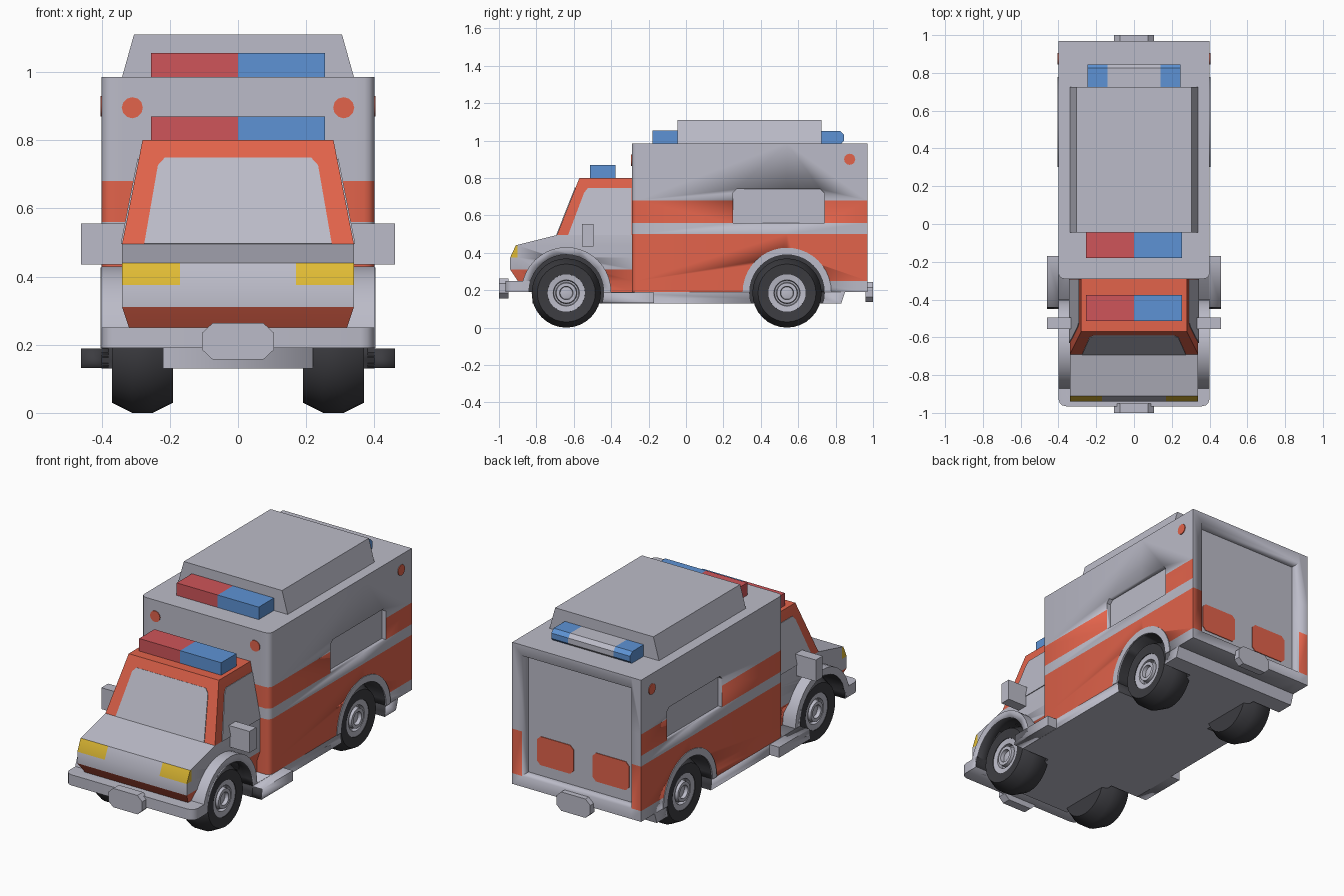
import bpy, bmesh, math
from mathutils import Vector, Matrix

cube = bpy.data.objects.get("Cube")
if cube:
    bpy.data.objects.remove(cube)

PALETTE = [("light_grey", (0.50, 0.50, 0.58)), ("orange_red", (0.76, 0.125, 0.07)),
           ("dark_rubber", (0.045, 0.045, 0.052)), ("lamp_yellow", (0.75, 0.50, 0.035)),
           ("beacon_blue", (0.11, 0.29, 0.66)), ("beacon_red", (0.62, 0.09, 0.10))]
GREY, ORANGE, DARK, YELLOW, BLUE, RED = range(6)
MATS = []
for label, rgb in PALETTE:
    m = bpy.data.materials.new(label)
    m.use_nodes = True
    m.diffuse_color = (*rgb, 1)
    m.node_tree.nodes["Principled BSDF"].inputs["Base Color"].default_value = (*rgb, 1)
    MATS.append(m)


def finish(name, bm, rule=GREY, smooth=35):
    """Turn a bmesh into an object; rule is a colour index or a function of a face."""
    bmesh.ops.recalc_face_normals(bm, faces=bm.faces)
    bm.normal_update()
    for f in bm.faces:
        f.material_index = rule(f) if callable(rule) else rule
    mesh = bpy.data.meshes.new(name)
    bm.to_mesh(mesh)
    bm.free()
    for m in MATS:
        mesh.materials.append(m)
    ob = bpy.data.objects.new(name, mesh)
    bpy.context.collection.objects.link(ob)
    select(ob)
    bpy.ops.object.shade_smooth_by_angle(angle=math.radians(smooth))
    return ob


def select(ob):
    bpy.ops.object.select_all(action='DESELECT')
    ob.select_set(True)
    bpy.context.view_layer.objects.active = ob


def sweep(front, back):
    """Closed solid between two matching outlines."""
    bm = bmesh.new()
    a = [bm.verts.new(p) for p in front]
    b = [bm.verts.new(p) for p in back]
    bm.faces.new(a)
    bm.faces.new(b[::-1])
    for i in range(len(a)):
        j = (i + 1) % len(a)
        bm.faces.new((a[j], a[i], b[i], b[j]))
    bmesh.ops.recalc_face_normals(bm, faces=bm.faces)
    return bm


def along_x(pts, x0, x1):
    return sweep([(x0, y, z) for y, z in pts], [(x1, y, z) for y, z in pts])


def along_y(pts, y0, y1):
    return sweep([(x, y0, z) for x, z in pts], [(x, y1, z) for x, z in pts])


def box(x0, x1, y0, y1, z0, z1):
    return along_x([(y0, z0), (y1, z0), (y1, z1), (y0, z1)], x0, x1)


def plate(name, pts, normal, color, half=0.004):
    n = Vector(normal).normalized() * half
    return finish(name, sweep([Vector(p) + n for p in pts], [Vector(p) - n for p in pts]), color)


def arc(cy, cz, r, a0, a1, n):
    return [(cy + r * math.cos(math.radians(a0 + (a1 - a0) * i / n)),
             cz + r * math.sin(math.radians(a0 + (a1 - a0) * i / n))) for i in range(n + 1)]


def slice_at(bm, axis, values):
    normal = [0, 0, 0]
    normal[axis] = 1
    for v in values:
        bmesh.ops.bisect_plane(bm, geom=bm.verts[:] + bm.edges[:] + bm.faces[:], dist=1e-5,
                               plane_co=[v * c for c in normal], plane_no=normal)


def round_edges(bm, test, width, segments=3):
    edges = [e for e in bm.edges if test(*[v.co for v in e.verts])]
    bmesh.ops.bevel(bm, geom=edges, offset=width, segments=segments, profile=0.5, affect='EDGES')


def cut(target, cutters):
    select(target)
    for c in cutters:
        mod = target.modifiers.new("cut", 'BOOLEAN')
        mod.operation, mod.solver, mod.object = 'DIFFERENCE', 'EXACT', c
        bpy.ops.object.modifier_apply(modifier=mod.name)


def lathe(name, profile, s, cy, cz, color):
    bm = bmesh.new()
    vs = [bm.verts.new((s * x, cy, cz + r)) for x, r in profile]
    es = [bm.edges.new(p) for p in zip(vs, vs[1:])]
    bmesh.ops.spin(bm, geom=vs + es, cent=(0, cy, cz), axis=(1, 0, 0), angle=math.tau, steps=32)
    bmesh.ops.remove_doubles(bm, verts=bm.verts, dist=1e-4)
    return finish(name, bm, color)


FRONT_AXLE, REAR_AXLE, AXLE_Z = -0.64, 0.54, 0.19
SIDES = ((1, "left"), (-1, "right"))

# Cutters for wheel wells, side windows and rear door recess
wells = [finish("well_cutter", along_x(arc(y, AXLE_Z, 0.2, 0, 350, 35), s * 0.22, s * 0.6), DARK)
         for s, _ in SIDES for y in (FRONT_AXLE, REAR_AXLE)]
window = [(0.25, 0.56), (0.74, 0.56), (0.74, 0.72), (0.72, 0.74), (0.27, 0.74), (0.25, 0.72)]
recesses = [finish("window_cutter", along_x(window, s * 0.375, s * 0.5)) for s, _ in SIDES]
recesses.append(finish("door_cutter", box(-0.34, 0.34, 0.91, 1.1, 0.25, 0.925)))


# Rear compartment with painted bands
def compartment_paint(f):
    c, n = f.calc_center_median(), f.normal
    if abs(n.z) > 0.5:
        return GREY
    if n.y > 0.5:
        return ORANGE if 0.25 < c.z < 0.5 and abs(c.x) > 0.34 else GREY
    if 0.56 < c.z < 0.68 or 0.25 < c.z < 0.5 or (c.z < 0.25 and c.y < 0.6):
        return ORANGE
    return GREY


bm = box(-0.4, 0.4, -0.29, 0.97, 0.19, 0.985)
round_edges(bm, lambda a, b: a.y < -0.28 and b.y < -0.28 and abs(a.z - b.z) > 0.5, 0.03)
slice_at(bm, 2, (0.25, 0.5, 0.56, 0.68))
slice_at(bm, 1, (REAR_AXLE,))
slice_at(bm, 0, (-0.34, 0.34))
bm.normal_update()
# Split the lowest band so that the part behind the wheel stays grey
compartment = finish("compartment", bm,
                     lambda f: GREY if f.calc_center_median().z < 0.25 and
                     f.calc_center_median().y > REAR_AXLE else compartment_paint(f))
cut(compartment, wells + recesses)


# Cab with tapered upper half, headlights and lower valance
def cab_width(z):
    if z > 0.495:
        return 0.34 - 0.06 * (z - 0.495) / 0.305
    return 0.34 - 0.02 * min(1, max(0, (0.31 - z) / 0.06))


def cab_paint(f):
    c = f.calc_center_median()
    if 0.375 < c.z < 0.44 and c.y < -0.9 and abs(c.x) > 0.17:
        return YELLOW
    return ORANGE if c.z > 0.496 or c.z < 0.31 else GREY


bm = along_x([(-0.85, 0.19), (-0.9, 0.25), (-0.94, 0.31), (-0.94, 0.375), (-0.91, 0.44),
              (-0.69, 0.495), (-0.57, 0.8), (-0.28, 0.8), (-0.28, 0.19)], -1, 1)
slice_at(bm, 2, (0.25, 0.31, 0.375, 0.44, 0.495))
for v in bm.verts:
    v.co.x *= cab_width(v.co.z)
slice_at(bm, 1, (-0.9,))
slice_at(bm, 0, (-0.17, 0.17))
cab = finish("cab", bm, cab_paint, 25)
cut(cab, wells)

# Windscreen and cab side windows
screen = [(-0.275, 0.495), (0.275, 0.495), (0.235, 0.725), (0.215, 0.747), (-0.215, 0.747), (-0.235, 0.725)]
plate("windscreen", [(x, -0.69 + 0.12 * (z - 0.495) / 0.305, z) for x, z in screen], (0, -0.305, 0.12), GREY)
for s, side in SIDES:
    plate(side + "_cab_window", [(s * cab_width(z), y, z) for y, z in
          ((-0.292, 0.495), (-0.63, 0.495), (-0.545, 0.72), (-0.525, 0.745), (-0.292, 0.745))],
          (s, 0, 0.2), GREY)

# Chassis and bumpers
chassis = finish("chassis", along_x([(-0.82, 0.13), (0.83, 0.13), (0.85, 0.19), (-0.82, 0.19)], -0.4, 0.4))
cut(chassis, wells)
bm = box(-0.4, 0.4, -0.965, -0.8, 0.19, 0.25)
round_edges(bm, lambda a, b: a.y < -0.9 and b.y < -0.9 and abs(a.z - b.z) > 0.05, 0.04)
cut(finish("front_bumper", bm), wells)
for name, y0, y1, z in (("front_bumper_pad", -1, -0.95, 0.21), ("rear_bumper_pad", 0.96, 1, 0.19)):
    finish(name, along_y([(sx * x, z + sz * h) for sx, sz, x, h in (
        (-1, -1, 0.075, 0.053), (1, -1, 0.075, 0.053), (1, -1, 0.105, 0.025), (1, 1, 0.105, 0.025),
        (1, 1, 0.075, 0.053), (-1, 1, 0.075, 0.053), (-1, 1, 0.105, 0.025), (-1, -1, 0.105, 0.025))], y0, y1))

# Parts repeated on both sides
for s, side in SIDES:
    fender = finish(side + "_front_fender", along_x(arc(FRONT_AXLE, AXLE_Z, 0.24, 0, 180, 20), s * 0.3, s * 0.4))
    cut(fender, wells)
    rim = arc(REAR_AXLE, AXLE_Z, 0.237, 0, 180, 20) + arc(REAR_AXLE, AXLE_Z, 0.199, 180, 0, 20)
    finish(side + "_rear_arch", along_x(rim, s * 0.397, s * 0.404))
    step = finish(side + "_step", box(s * 0.38, s * 0.46, -0.46, -0.17, 0.131, 0.189))
    cut(step, wells)
    finish(side + "_mirror", box(s * 0.32, s * 0.46, -0.555, -0.495, 0.435, 0.555))
    plate(side + "_front_marker", [(s * 0.31 + x, -0.29, z) for x, z in arc(0, 0.895, 0.031, 0, 330, 11)],
          (0, -1, 0), ORANGE)
    plate(side + "_side_marker", [(s * 0.4, y, z) for y, z in arc(0.875, 0.9, 0.03, 0, 330, 11)],
          (1, 0, 0), ORANGE)
    plate(side + "_door_panel", [(s * x, 0.91, z) for x, z in
          ((0.06, 0.33), (0.08, 0.31), (0.265, 0.31), (0.285, 0.33), (0.285, 0.45), (0.265, 0.47),
           (0.08, 0.47), (0.06, 0.45))], (0, 1, 0), ORANGE)
    for end, y in (("front", FRONT_AXLE), ("rear", REAR_AXLE)):
        lathe(f"{side}_{end}_tyre", [(0.19, 0), (0.19, 0.155), (0.25, 0.185), (0.31, 0.185), (0.37, 0.155),
              (0.365, 0.1), (0.33, 0.098)], s, y, 0.185, DARK)
        lathe(f"{side}_{end}_wheel", [(0.35, 0.101), (0.362, 0.1), (0.358, 0.07), (0.335, 0.066), (0.335, 0.058),
              (0.365, 0.054), (0.365, 0.036), (0.345, 0.033), (0.352, 0)], s, y, 0.185, GREY)

# Light bars and roof pod
split = lambda f: BLUE if f.calc_center_median().x > 0 else RED
for name, y, z in (("cab_light_bar", -0.445, 0.8), ("roof_light_bar", -0.112, 0.985)):
    bm = box(-0.255, 0.255, y - 0.068, y + 0.068, z, z + 0.07)
    slice_at(bm, 0, (0,))
    finish(name, bm, split)
finish("roof_pod", along_y([(-0.34, 0.985), (0.34, 0.985), (0.305, 1.11), (-0.305, 1.11)], -0.045, 0.725))
bm = along_x([(0.715, 0.985), (0.83, 0.985), (0.845, 1.0), (0.845, 1.03), (0.825, 1.05), (0.715, 1.05)], -0.245, 0.245)
slice_at(bm, 0, (-0.14, 0.14))
finish("rear_light_bar", bm, lambda f: BLUE if abs(f.calc_center_median().x) > 0.14 else GREY)

for c in wells + recesses:
    bpy.data.objects.remove(c)
